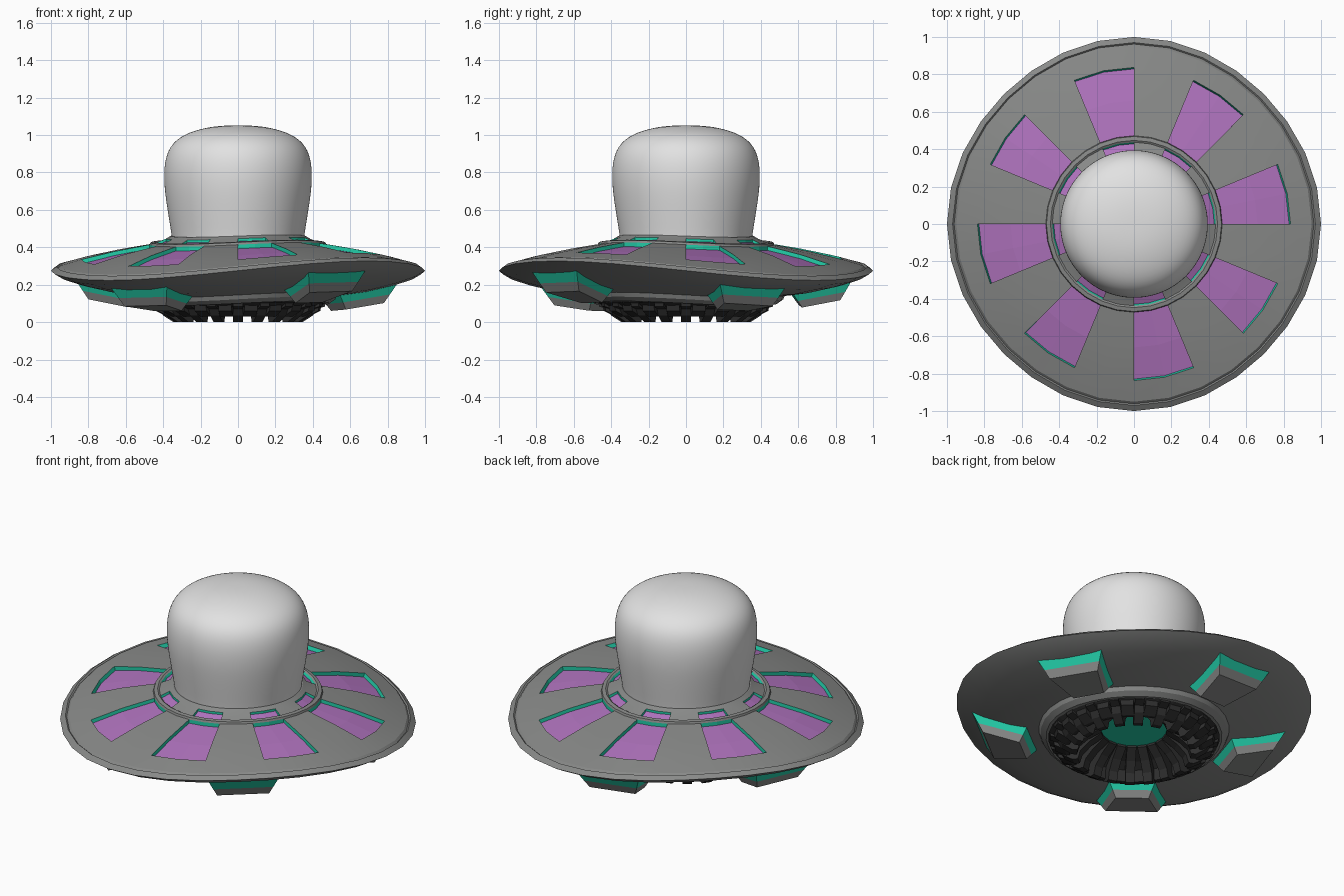
import bpy, bmesh, math
from mathutils import Vector

if "Cube" in bpy.data.objects:
    bpy.data.objects.remove(bpy.data.objects["Cube"])

SEG = 32
STEP = 2 * math.pi / SEG


def material(name, rgb):
    m = bpy.data.materials.new(name)
    m.diffuse_color = (*rgb, 1)
    m.use_nodes = True
    m.node_tree.nodes["Principled BSDF"].inputs["Base Color"].default_value = m.diffuse_color
    return m


GREY = material("hull_grey", (0.25, 0.255, 0.25))
DOME = material("dome_pale_grey", (0.76, 0.76, 0.76))
PURPLE = material("panel_purple", (0.43, 0.17, 0.51))
TEAL = material("glow_teal", (0.017, 0.62, 0.40))
BLACK = material("engine_black", (0.027, 0.027, 0.027))


def polar(r, a, z):
    return Vector((r * math.cos(a), r * math.sin(a), z))


def warp(bm):
    """Bend the brim into a gentle saddle: high front right, low front left."""
    for v in bm.verts:
        x, y, z = v.co
        r2 = x * x + y * y
        s = 2 * x * y / max(r2, 1e-6)
        k = 1 - 0.017 * s * s * r2
        v.co = (x * k, y * k, z - 0.052 * s * r2)


def finish(bm, name, mats, smooth=None):
    me = bpy.data.meshes.new(name)
    bm.to_mesh(me)
    bm.free()
    ob = bpy.data.objects.new(name, me)
    bpy.context.collection.objects.link(ob)
    for m in mats:
        me.materials.append(m)
    if smooth:
        bpy.ops.object.select_all(action='DESELECT')
        ob.select_set(True)
        bpy.context.view_layer.objects.active = ob
        bpy.ops.object.shade_smooth_by_angle(angle=math.radians(smooth))
    return ob


def lathe(name, profile, mat, smooth=None, skip=lambda j, i: False, bend=False):
    """Spin an (r, z) profile about z; skip(band, segment) leaves openings."""
    bm = bmesh.new()
    rows = [[bm.verts.new(polar(r, i * STEP, z)) for i in range(SEG)] for r, z in profile]
    for j in range(len(rows) - 1):
        for i in range(SEG):
            if not skip(j, i):
                k = (i + 1) % SEG
                bm.faces.new((rows[j][i], rows[j][k], rows[j + 1][k], rows[j + 1][i]))
    bmesh.ops.remove_doubles(bm, verts=bm.verts, dist=1e-5)
    if bend:
        warp(bm)
    return finish(bm, name, [mat], smooth)


# Saucer hull, with openings left for the recessed panels
LOWER = [(0.465, 0.14), (0.47, 0.10), (0.49, 0.10), (0.52, 0.122), (0.53, 0.145),
         (0.70, 0.172), (0.85, 0.21), (0.95, 0.245)]
BIG = [(0.837, 0.335), (0.66, 0.378), (0.472, 0.414)]
SMALL = [(0.437, 0.424), (0.385, 0.446)]
UPPER = [(1.0, 0.275), (0.970, 0.296), (0.962, 0.289), (0.950, 0.301)] + BIG + \
        [(0.468, 0.426), (0.447, 0.430)] + SMALL + [(0.362, 0.460), (0.33, 0.460)]
HULL = LOWER + UPPER
OPEN = {HULL.index(BIG[0]), HULL.index(BIG[1]), HULL.index(SMALL[0])}
lathe("saucer_hull", HULL, GREY, 25, lambda j, i: j in OPEN and i % 4 < 2, True)


# Recessed purple panels with teal walls
def panels(name, band, depth):
    bm = bmesh.new()
    for n in range(8):
        def grid(drop, pull):
            return [[polar(r - (pull if j == 0 else 0), (n * 4 + i) * STEP, z - drop)
                     for i in range(3)] for j, (r, z) in enumerate(band)]

        def outline(g):
            return g[0] + [r[2] for r in g[1:]] + g[-1][1::-1] + [r[0] for r in g[-2:0:-1]]

        top, base = grid(0, 0), grid(depth, 0.008)
        low = [[bm.verts.new(p) for p in row] for row in base]
        for j in range(len(band) - 1):
            for i in range(2):
                bm.faces.new((low[j][i], low[j][i + 1], low[j + 1][i + 1], low[j + 1][i]))
        t, b = outline(top), outline(base)
        for i in range(len(t)):
            k = (i + 1) % len(t)
            f = bm.faces.new([bm.verts.new(c) for c in (t[i], t[k], b[k], b[i])])
            f.material_index = 1
    warp(bm)
    finish(bm, name, [PURPLE, TEAL])


panels("deck_panels", BIG, 0.022)
panels("collar_windows", SMALL, 0.014)

# Smooth dome
dome = lathe("dome", [(0.354, 0.44), (0.359, 0.48), (0.374, 0.57), (0.391, 0.68), (0.398, 0.76),
                      (0.396, 0.85), (0.370, 0.94), (0.295, 1.005), (0.17, 1.042),
                      (0.07, 1.051), (0, 1.052)], DOME, 80)
sub = dome.modifiers.new("smooth", 'SUBSURF')
sub.levels = sub.render_levels = 2


# Five tapered pods under the hull: teal upper walls, grey lower walls
def hull_z(r):
    pts = LOWER[4:] + UPPER[:1]
    for (r0, z0), (r1, z1) in zip(pts, pts[1:]):
        if r <= r1:
            return z0 + (z1 - z0) * (r - r0) / (r1 - r0)


def pod(name, angle, outer):
    bm = bmesh.new()
    layers = []
    for inset, drop in ((0, -0.01), (0.03, 0.038), (0.055, 0.078)):
        ri, ro = outer - 0.31 + inset, outer - inset
        wi, wo = 0.13 - inset * 0.7, 0.195 - inset * 0.9
        ring = []
        for r, w in ((ri, -wi), (ro, -wo), (ro, wo), (ri, wi)):
            p = polar(r, angle, hull_z(r) - drop) + polar(w, angle + math.pi / 2, 0)
            ring.append(bm.verts.new(p))
        layers.append(ring)
    for n in range(2):
        for i in range(4):
            k = (i + 1) % 4
            f = bm.faces.new((layers[n][i], layers[n][k], layers[n + 1][k], layers[n + 1][i]))
            f.material_index = 1 - n
    bm.faces.new(layers[0])
    bm.faces.new(layers[2])
    bmesh.ops.recalc_face_normals(bm, faces=bm.faces)
    warp(bm)
    finish(bm, name, [GREY, TEAL])


for n, (deg, outer) in enumerate([(25, 0.85), (95, 0.87), (165, 0.845), (231, 0.85), (307, 0.89)]):
    pod(f"landing_pod_{n + 1}", math.radians(deg), outer)

# Engine: funnel, glowing core and a ring of stepped fins
lathe("engine_funnel", [(0.19, 0.155), (0.30, 0.125), (0.38, 0.085), (0.43, 0.08), (0.475, 0.105)], BLACK)
lathe("engine_core", [(0, 0.158), (0.21, 0.158)], TEAL)


def fins(name, count, shape, half, offset=0.0):
    bm = bmesh.new()
    for n in range(count):
        a = 2 * math.pi * (n + offset) / count
        sides = [[bm.verts.new(polar(r, a, z) + polar(s * half, a + math.pi / 2, 0))
                  for r, z in shape] for s in (-1, 1)]
        bm.faces.new(sides[0])
        bm.faces.new(sides[1])
        for i in range(len(shape)):
            k = (i + 1) % len(shape)
            bm.faces.new((sides[0][i], sides[0][k], sides[1][k], sides[1][i]))
    bmesh.ops.recalc_face_normals(bm, faces=bm.faces)
    finish(bm, name, [BLACK])


fins("engine_fins", 20, [(0.47, 0.12), (0.465, 0.083), (0.42, 0.07), (0.40, 0.035), (0.345, 0.0),
                         (0.315, 0.0), (0.30, 0.05), (0.25, 0.10), (0.18, 0.145), (0.18, 0.16)], 0.026)
fins("engine_blocks", 20, [(0.45, 0.11), (0.44, 0.06), (0.38, 0.03), (0.36, 0.03), (0.35, 0.11)],
     0.035, 0.5)
